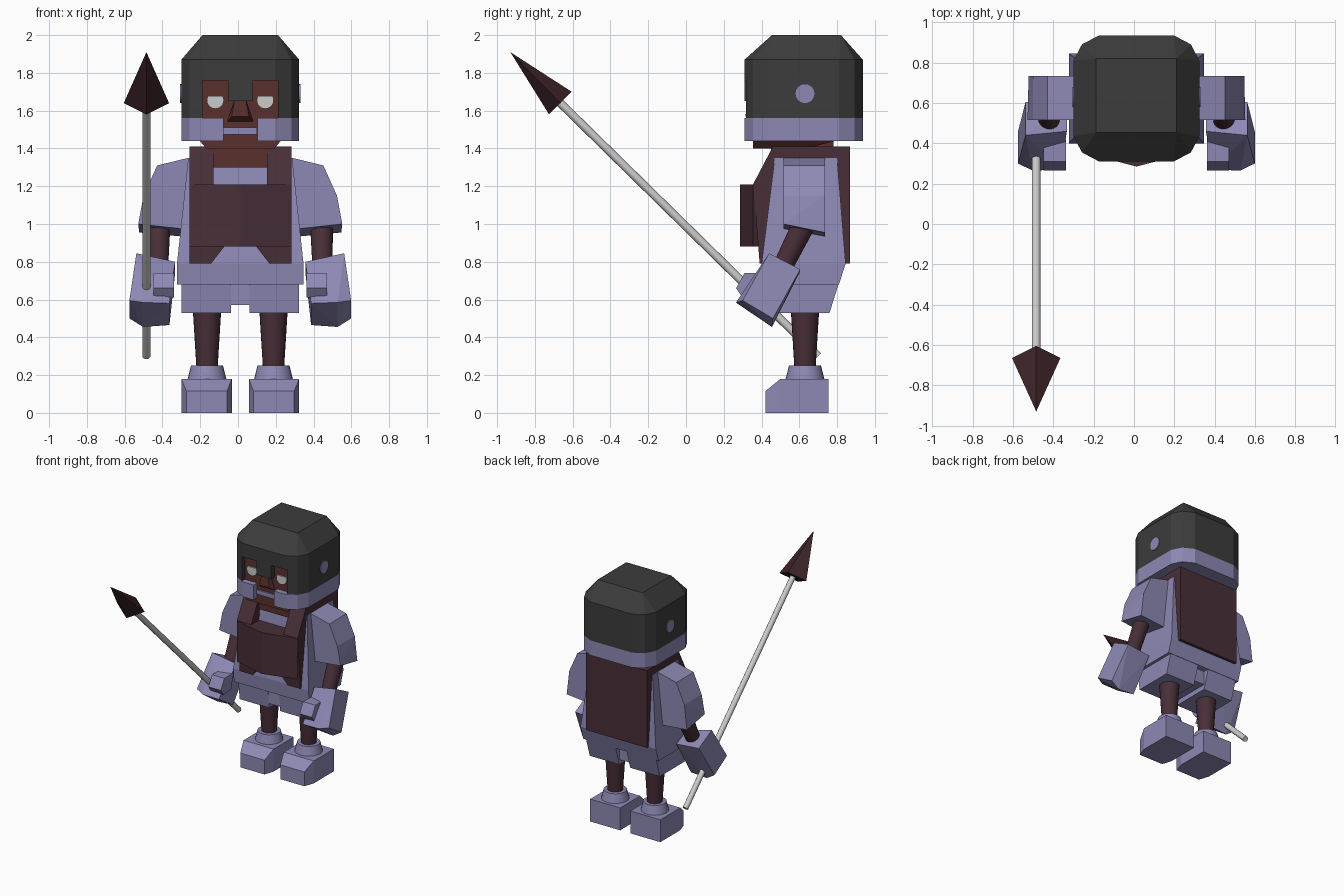
import bpy, bmesh, math
from mathutils import Vector, Matrix

if "Cube" in bpy.data.objects:
    bpy.data.objects.remove(bpy.data.objects["Cube"])

CX = 0.012  # symmetry plane of the figure


def material(name, rgb):
    m = bpy.data.materials.new(name)
    m.diffuse_color = (*rgb, 1)
    m.use_nodes = True
    m.node_tree.nodes["Principled BSDF"].inputs["Base Color"].default_value = m.diffuse_color
    return m


LILAC = material("lilac", (0.27, 0.25, 0.46))
PLATE = material("dark_brown", (0.065, 0.028, 0.04))
SKIN = material("skin", (0.1, 0.03, 0.026))
IRON = material("iron", (0.045, 0.045, 0.045))
WHITE = material("white", (0.8, 0.8, 0.82))
TIP = material("tip", (0.045, 0.017, 0.02))


def finish(name, bm, mat, smooth=False):
    bmesh.ops.recalc_face_normals(bm, faces=bm.faces)
    for f in bm.faces:
        f.smooth = smooth and len(f.verts) == 4
    me = bpy.data.meshes.new(name)
    bm.to_mesh(me)
    bm.free()
    if mat:
        me.materials.append(mat)
    ob = bpy.data.objects.new(name, me)
    ob.location.x = CX
    bpy.context.collection.objects.link(ob)
    if smooth:  # crisp rims on round parts
        for e in me.edges:
            e.use_edge_sharp = False
    return ob


def hull(name, pts, mat):
    """Convex faceted solid around the given corners."""
    bm = bmesh.new()
    vs = [bm.verts.new(p) for p in pts]
    bmesh.ops.convex_hull(bm, input=vs)
    loose = [v for v in bm.verts if not v.link_faces]
    bmesh.ops.delete(bm, geom=loose, context='VERTS')
    bmesh.ops.dissolve_limit(bm, angle_limit=0.02, verts=bm.verts, edges=bm.edges)
    return finish(name, bm, mat)


def sym(name, pts, mat):
    """Central part: half the corners, mirrored."""
    return hull(name, [(s * x, y, z) for x, y, z in pts for s in (1, -1)], mat)


def pair(name, pts, mat):
    """Left and right copies."""
    for side, s in (("left", 1), ("right", -1)):
        hull(f"{name}_{side}", [(s * x, y, z) for x, y, z in pts], mat)


def box(x0, x1, y0, y1, z0, z1):
    return [(x, y, z) for x in (x0, x1) for y in (y0, y1) for z in (z0, z1)]


def tube(name, a, b, r1, r2, mat, seg=24, smooth=True):
    a, b = Vector(a), Vector(b)
    d = b - a
    mtx = Matrix.Translation((a + b) / 2) @ d.to_track_quat('Z', 'Y').to_matrix().to_4x4()
    bm = bmesh.new()
    bmesh.ops.create_cone(bm, cap_ends=True, segments=seg, radius1=r1, radius2=r2,
                          depth=d.length, matrix=mtx)
    return finish(name, bm, mat, smooth)


def tube_pair(name, a, b, r1, r2, mat):
    for side, s in (("left", 1), ("right", -1)):
        tube(f"{name}_{side}", (s * a[0], *a[1:]), (s * b[0], *b[1:]), r1, r2, mat)


def u_wall(name, half, z0, z1, mat):
    """Horseshoe wall open at the front."""
    outline = half + [(-x, y) for x, y in reversed(half)]
    bm = bmesh.new()
    face = bm.faces.new([bm.verts.new((x, y, z0)) for x, y in outline])
    ext = bmesh.ops.extrude_face_region(bm, geom=[face])["geom"]
    bmesh.ops.translate(bm, vec=(0, 0, z1 - z0),
                        verts=[g for g in ext if isinstance(g, bmesh.types.BMVert)])
    return finish(name, bm, mat)


# helmet: cap, walls, rim, nose guard, side studs
corner = [(0.312, 0.435), (0.27, 0.355), (0.185, 0.31)]
shell = [(x, 1.246 - y) for x, y in reversed(corner)] + corner
sym("helmet_cap", [(x, y, z) for x, y in shell for z in (1.76, 1.87)]
    + [(0.2, 0.455, 2.0), (0.2, 0.82, 2.0)], IRON)
u_wall("helmet_wall", [(0.2, 0.78)] + [(0.2, 0.318), (0.27, 0.355), (0.312, 0.435)]
       + shell[2::-1], 1.56, 1.76, IRON)
u_wall("helmet_rim", [(0.2, 0.78), (0.2, 0.37), (0.09, 0.36), (0.09, 0.31)]
       + corner[::-1] + shell[2::-1], 1.44, 1.56, LILAC)
sym("nose_guard", box(0, 0.065, 0.31, 0.37, 1.65, 1.77), IRON)
tube_pair("helmet_stud", (0.29, 0.63, 1.69), (0.318, 0.63, 1.69), 0.05, 0.05, LILAC)

# head and face
sym("head", box(0, 0.215, 0.355, 0.79, 1.44, 1.78)
    + [(0.18, 0.355, 1.40), (0.18, 0.64, 1.40)], SKIN)
sym("neck", box(0, 0.16, 0.45, 0.78, 1.3, 1.45), SKIN)
sym("nose", [(0.03, 0.325, 1.655), (0.03, 0.36, 1.655), (0.045, 0.315, 1.57),
             (0.07, 0.36, 1.54)], SKIN)
sym("mouth", box(0, 0.088, 0.345, 0.37, 1.475, 1.51), LILAC)
arc = [math.radians(150 + 15 * i) for i in range(17)]
pair("eye", [(0.132 + 0.045 * math.cos(t), y, 1.655 + 0.045 * math.sin(t))
             for t in arc for y in (0.345, 0.36)], WHITE)

# tunic and shorts
sym("tunic", [(0.275, 0.47, 1.35), (0.275, 0.80, 1.35), (0.335, 0.40, 0.79),
              (0.335, 0.845, 0.79), (0.335, 0.41, 0.68), (0.335, 0.81, 0.68)], LILAC)
sym("crotch", box(0, 0.048, 0.44, 0.76, 0.57, 0.70), LILAC)
pair("shorts_leg", [(x, y, z) for x in (0.048, 0.312)
                    for y, z in ((0.43, 0.69), (0.45, 0.53), (0.76, 0.53), (0.81, 0.69))], LILAC)

# armour: front plate with tabs, keeled chest, straps, back plate
sym("front_plate", [(0.27, 0.355, 1.21), (0.27, 0.5, 1.21), (0.27, 0.383, 0.88),
                    (0.27, 0.5, 0.88)], PLATE)
pair("front_tab", [(0.27, 0.383, 0.88), (0.085, 0.383, 0.88), (0.27, 0.39, 0.79),
                   (0.155, 0.39, 0.79), (0.27, 0.45, 0.88), (0.085, 0.45, 0.88),
                   (0.27, 0.45, 0.79), (0.155, 0.45, 0.79)], PLATE)
sym("chest_keel", [(x, y, z) for z in (0.88, 1.21)
                   for x, y in ((0.27, 0.355), (0, 0.285), (0.24, 0.40))], PLATE)
pair("shoulder_strap", [(x, y, z) for x in (0.142, 0.27)
                        for y, z in ((0.355, 1.21), (0.46, 1.41), (0.83, 1.41),
                                     (0.83, 1.3), (0.45, 1.2))], PLATE)
sym("back_plate", box(0, 0.27, 0.79, 0.867, 0.79, 1.41), PLATE)

# sleeves, arms, gauntlets
sleeve = [(0.25, 1.35), (0.275, 1.35), (0.44, 1.31), (0.512, 1.15)]
pair("sleeve", [(x, y, z) for x, z in sleeve for y in (0.515, 0.735)]
     + [(0.54, 0.515, 1.0), (0.535, 0.735, 0.955), (0.31, 0.515, 0.975),
        (0.32, 0.735, 0.935)], LILAC)
tube_pair("arm", (0.43, 0.64, 1.03), (0.435, 0.50, 0.75), 0.062, 0.052, PLATE)
pair("gauntlet", [(0.55, 0.44, 0.845), (0.55, 0.605, 0.76), (0.345, 0.46, 0.80),
                  (0.345, 0.60, 0.74), (0.375, 0.27, 0.58), (0.515, 0.265, 0.585),
                  (0.375, 0.455, 0.465), (0.515, 0.455, 0.455), (0.587, 0.30, 0.595),
                  (0.587, 0.46, 0.50)], LILAC)
pair("thumb", [(x, y, z) for x in (0.35, 0.46)
               for y, z in ((0.265, 0.66), (0.30, 0.61), (0.31, 0.74), (0.42, 0.74),
                            (0.40, 0.62))], LILAC)

# legs, ankle cuffs, boots
tube_pair("leg", (0.176, 0.63, 0.22), (0.176, 0.63, 0.56), 0.055, 0.076, PLATE)
tube_pair("ankle_cuff", (0.176, 0.63, 0.17), (0.176, 0.63, 0.25), 0.105, 0.085, LILAC)
pair("boot", box(0.045, 0.312, 0.50, 0.755, 0, 0.18)
     + [(x, 0.42, z) for x in (0.07, 0.285) for z in (0, 0.115)], LILAC)

# spear in the right hand
SX = -0.485 - CX
tube("spear_shaft", (SX, 0.70, 0.30), (SX, -0.67, 1.645), 0.022, 0.022, None, 10, True)
hull("spear_head", [(SX - 0.12, -0.665, 1.64), (SX + 0.12, -0.665, 1.64),
                    (SX, -0.725, 1.58), (SX, -0.605, 1.70), (SX, -0.93, 1.91)], TIP)
